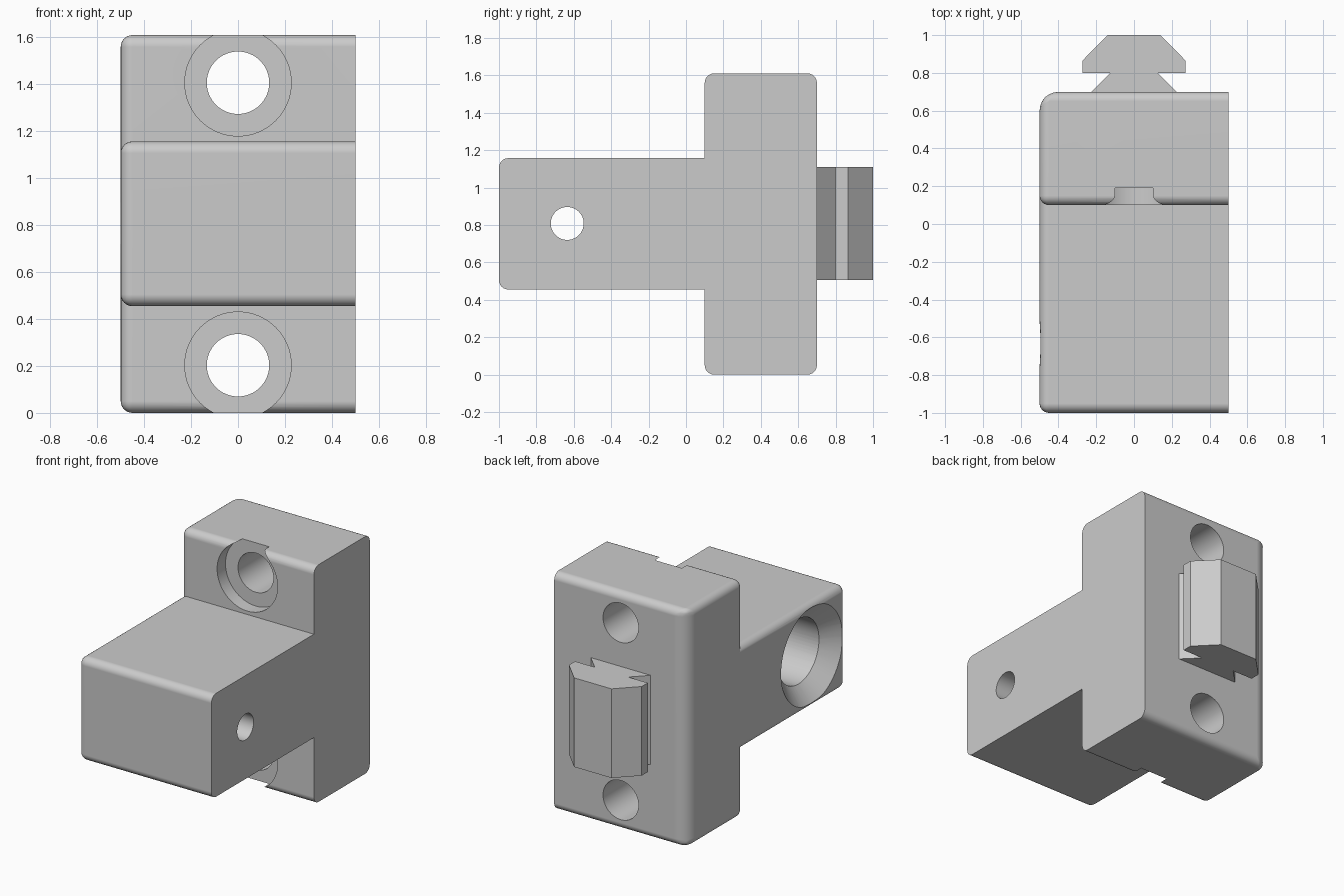
import bpy
import bmesh
from math import radians
from mathutils import Matrix, Vector

cube = bpy.data.objects.get("Cube")
if cube:
    bpy.data.objects.remove(cube, do_unlink=True)

grey = bpy.data.materials.new("light grey")
grey.use_nodes = True
GREY = (0.6, 0.6, 0.6, 1)
grey.diffuse_color = GREY
grey.node_tree.nodes["Principled BSDF"].inputs["Base Color"].default_value = GREY


def make_object(name, bm):
    bmesh.ops.recalc_face_normals(bm, faces=bm.faces)
    mesh = bpy.data.meshes.new(name)
    bm.to_mesh(mesh)
    bm.free()
    mesh.materials.append(grey)
    obj = bpy.data.objects.new(name, mesh)
    bpy.context.collection.objects.link(obj)
    return obj


def prism(name, points, offset):
    """Extrude a closed outline along the offset vector."""
    bm = bmesh.new()
    face = bm.faces.new([bm.verts.new(p) for p in points])
    ext = bmesh.ops.extrude_face_region(bm, geom=[face])["geom"]
    verts = [g for g in ext if isinstance(g, bmesh.types.BMVert)]
    bmesh.ops.translate(bm, verts=verts, vec=offset)
    return make_object(name, bm)


def apply_all(obj):
    bpy.ops.object.select_all(action="DESELECT")
    bpy.context.view_layer.objects.active = obj
    obj.select_set(True)
    for mod in list(obj.modifiers):
        bpy.ops.object.modifier_apply(modifier=mod.name)


def drill(obj, start, end, r1, r2=None):
    """Cut a round or conical hole from start to end."""
    start, end = Vector(start), Vector(end)
    axis = end - start
    bm = bmesh.new()
    turn = axis.to_track_quat("Z", "Y").to_matrix().to_4x4()
    bmesh.ops.create_cone(bm, cap_ends=True, segments=64, radius1=r1,
                          radius2=r1 if r2 is None else r2, depth=axis.length,
                          matrix=Matrix.Translation((start + end) / 2) @ turn)
    cutter = make_object("hole_cutter", bm)
    cutter.hide_render = True
    mod = obj.modifiers.new("hole", "BOOLEAN")
    mod.operation, mod.solver, mod.object = "DIFFERENCE", "EXACT", cutter
    apply_all(obj)
    bpy.data.objects.remove(cutter, do_unlink=True)


# T-shaped body: upright plate with an arm reaching forward
HEIGHT, ARM_LOW, ARM_HIGH = 1.61, 0.455, 1.157
outline = [(0.7, 0), (0.7, HEIGHT), (0.1, HEIGHT), (0.1, ARM_HIGH),
           (-1, ARM_HIGH), (-1, ARM_LOW), (0.1, ARM_LOW), (0.1, 0)]
body = prism("bracket_body", [(-0.5, y, z) for y, z in outline], (1, 0, 0))

# Round every outer edge except those around the flat +x face
weights = body.data.attributes.new("bevel_weight_edge", "FLOAT", "EDGE")
for edge in body.data.edges:
    a, b = (body.data.vertices[i].co for i in edge.vertices)
    inner = all(abs(p.y - 0.1) < 0.01 and ARM_LOW - 0.01 < p.z < ARM_HIGH + 0.01
                for p in (a, b))
    if (a.x > 0 and b.x > 0) or inner:
        weight = 0
    elif a.y > 0.6 and b.y > 0.6 and abs(a.z - b.z) > 1:
        weight = 1
    else:
        weight = 0.5
    weights.data[edge.index].value = weight
bevel = body.modifiers.new("rounding", "BEVEL")
bevel.limit_method, bevel.width, bevel.segments = "WEIGHT", 0.1, 6
apply_all(body)

# Screw holes with counterbores in the plate
for z in (0.203, HEIGHT - 0.203):
    drill(body, (0, 0, z), (0, 0.9, z), 0.133)
    drill(body, (0, 0.05, z), (0, 0.19, z), 0.227)

# Stepped cross hole in the arm, with a countersink on the -x side
Y, Z = -0.635, 0.808
drill(body, (-0.7, Y, Z), (0.7, Y, Z), 0.088)
drill(body, (-0.7, Y, Z), (0.3, Y, Z), 0.22)
drill(body, (-0.6, Y, Z), (-0.4, Y, Z), 0.44, 0.22)

bpy.ops.object.shade_smooth_by_angle(angle=radians(30))
normals = body.modifiers.new("clean_shading", "WEIGHTED_NORMAL")
normals.keep_sharp = True

# T-slot tongue on the back
half = [(0.225, 0.69), (0.225, 0.7), (0.125, 0.8), (0.273, 0.8),
        (0.273, 0.865), (0.14, 1)]
section = half + [(-x, y) for x, y in reversed(half)]
prism("slot_tongue", [(x, y, 0.505) for x, y in section], (0, 0, 0.605))
